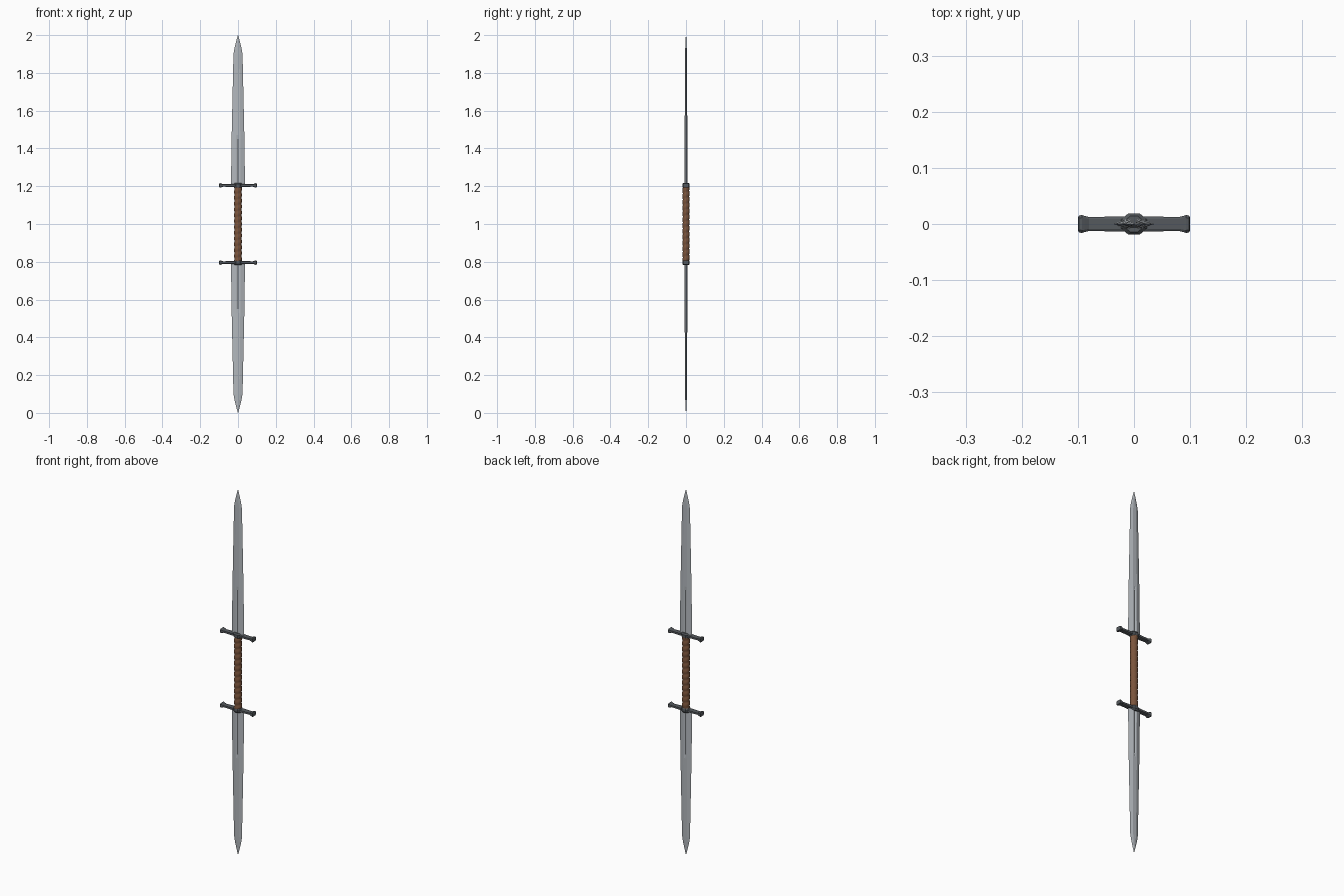
import bpy, bmesh, math

if "Cube" in bpy.data.objects:
    bpy.data.objects.remove(bpy.data.objects["Cube"])

def material(name, rgb):
    m = bpy.data.materials.new(name)
    m.diffuse_color = (*rgb, 1)
    m.use_nodes = True
    m.node_tree.nodes["Principled BSDF"].inputs["Base Color"].default_value = m.diffuse_color
    return m

steel = material("steel", (0.45, 0.48, 0.51))
iron = material("dark_iron", (0.09, 0.10, 0.11))
leather = material("leather", (0.20, 0.09, 0.045))

def loft(name, rings, mat, smooth=False):
    """Skin a list of equal-length closed rings and cap both ends."""
    bm = bmesh.new()
    vs = [[bm.verts.new(p) for p in r] for r in rings]
    n = len(vs[0])
    for a, b in zip(vs, vs[1:]):
        for i in range(n):
            j = (i + 1) % n
            bm.faces.new((a[i], a[j], b[j], b[i]))
    bm.faces.new(vs[0][::-1])
    bm.faces.new(vs[-1])
    bmesh.ops.remove_doubles(bm, verts=bm.verts, dist=1e-5)
    bmesh.ops.recalc_face_normals(bm, faces=bm.faces)
    me = bpy.data.meshes.new(name)
    bm.to_mesh(me)
    bm.free()
    me.materials.append(mat)
    for p in me.polygons:
        p.use_smooth = smooth
    ob = bpy.data.objects.new(name, me)
    bpy.context.collection.objects.link(ob)
    return ob

def blade_ring(z, w, t, depth, s):
    # flattened diamond section with a central groove on each face
    half = [(w, 0), (w * 0.36, t), (w * 0.20, t), (0, t - depth),
            (-w * 0.20, t), (-w * 0.36, t)]
    pts = half + [(-x, -y) for x, y in half]
    return [(x, y, 1 + s * z) for x, y in pts]

# distance from centre, half width, half thickness, groove depth
blade = [(0.205, 0.037, 0.0085, 0.003), (0.45, 0.034, 0.0075, 0.003),
         (0.47, 0.0335, 0.0073, 0), (0.90, 0.024, 0.0045, 0),
         (0.93, 0.019, 0.004, 0), (0.97, 0.009, 0.0028, 0),
         (1.0, 0.0006, 0.0005, 0)]

# crossguard: x, half depth, half height
arm = [(0.015, 0.0135, 0.008), (0.08, 0.0125, 0.0065), (0.088, 0.0145, 0.010),
       (0.093, 0.016, 0.012), (0.098, 0.015, 0.011), (0.1, 0.011, 0.008)]
arm = [(-x, d, h) for x, d, h in reversed(arm)] + arm

def guard_ring(x, d, h, zc):
    c = 0.7
    pts = [(d, h * c), (d * c, h), (-d * c, h), (-d, h * c),
           (-d, -h * c), (-d * c, -h), (d * c, -h), (d, -h * c)]
    return [(x, y, zc + z) for y, z in pts]

def boss_ring(z, rx, ry):
    return [(rx * math.cos(a), ry * math.sin(a), z)
            for a in (math.tau * (i + 0.5) / 8 for i in range(8))]

for s, side in ((1, "upper"), (-1, "lower")):
    loft(side + "_blade", [blade_ring(*b, s) for b in blade], steel)
    zc = 1 + s * 0.204
    loft(side + "_crossguard", [guard_ring(*a, zc) for a in arm], iron)
    # boss in the middle of the guard
    loft(side + "_guard_boss", [boss_ring(zc + s * z, rx, ry) for z, rx, ry in
         ((-0.012, 0.021, 0.018), (-0.007, 0.026, 0.0205),
          (0.007, 0.026, 0.0205), (0.014, 0.018, 0.015))], iron)

# leather-wrapped grip: helical ridges
turns, per, sides = 13, 6, 16
rings = []
for k in range(turns * per + 1):
    z = 0.8 + 0.4 * k / (turns * per)
    ring = []
    for i in range(sides):
        a = math.tau * i / sides
        r = 0.0165 + 0.0025 * abs(math.sin(math.pi * k / per - a / 2))
        ring.append((1.1 * r * math.cos(a), r * math.sin(a), z))
    rings.append(ring)
loft("wrapped_grip", rings, leather, smooth=True)
